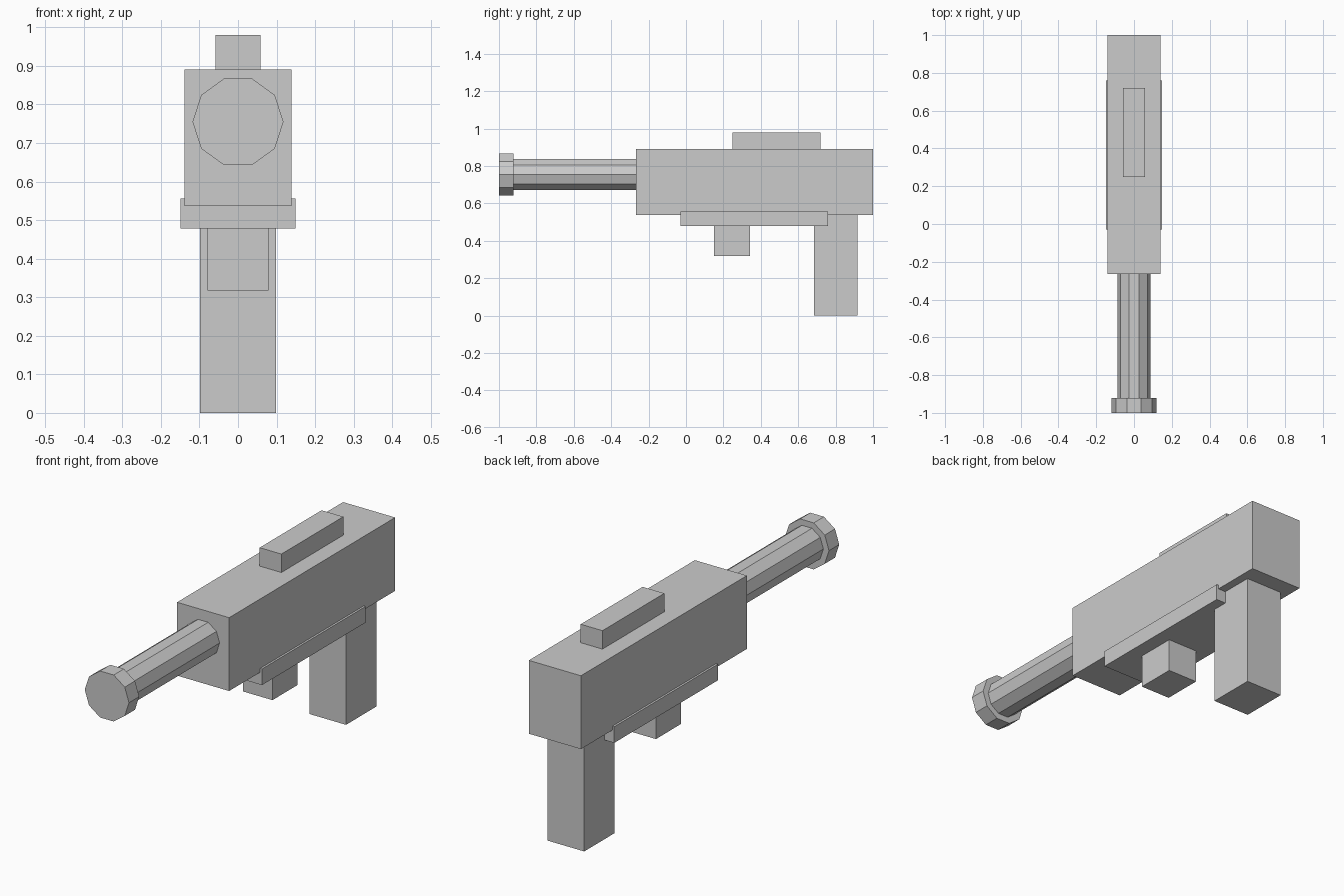
import bpy
import math
from mathutils import Matrix

default_cube = bpy.data.objects.get("Cube")
if default_cube:
    bpy.data.objects.remove(default_cube, do_unlink=True)

# Single flat grey
COLOUR = (0.6, 0.6, 0.6, 1)
grey = bpy.data.materials.new("plain_grey")
grey.use_nodes = True
grey.diffuse_color = COLOUR
shader = next(n for n in grey.node_tree.nodes if n.type == "BSDF_PRINCIPLED")
shader.inputs["Base Color"].default_value = COLOUR


def finish(name):
    part = bpy.context.object
    part.name = name
    part.data.materials.append(grey)
    return part


def box(name, half_width, y0, y1, z0, z1):
    """Block centred on x = 0."""
    bpy.ops.mesh.primitive_cube_add(size=1)
    part = finish(name)
    part.data.transform(Matrix.Diagonal((2 * half_width, y1 - y0, z1 - z0, 1)))
    part.location = (0, (y0 + y1) / 2, (z0 + z1) / 2)


def tube(name, radius, y0, y1, z):
    """Ten-sided prism along y, with flats on top and bottom."""
    bpy.ops.mesh.primitive_cylinder_add(vertices=10, radius=radius, depth=y1 - y0)
    part = finish(name)
    turn = Matrix.Rotation(math.pi / 2, 4, "X") @ Matrix.Rotation(math.pi / 2, 4, "Z")
    part.data.transform(turn)
    part.location = (0, (y0 + y1) / 2, z)


# Body and the parts fixed to it
box("body", 0.139, -0.266, 1.0, 0.537, 0.891)
box("top_sight", 0.058, 0.248, 0.72, 0.891, 0.98)
box("lower_rail", 0.149, -0.03, 0.76, 0.478, 0.556)
box("trigger_block", 0.079, 0.15, 0.342, 0.318, 0.478)
box("rear_grip", 0.098, 0.684, 0.916, 0.0, 0.537)

# Barrel and muzzle
tube("barrel", 0.088, -0.922, -0.266, 0.755)
tube("muzzle_ring", 0.118, -1.0, -0.922, 0.755)
